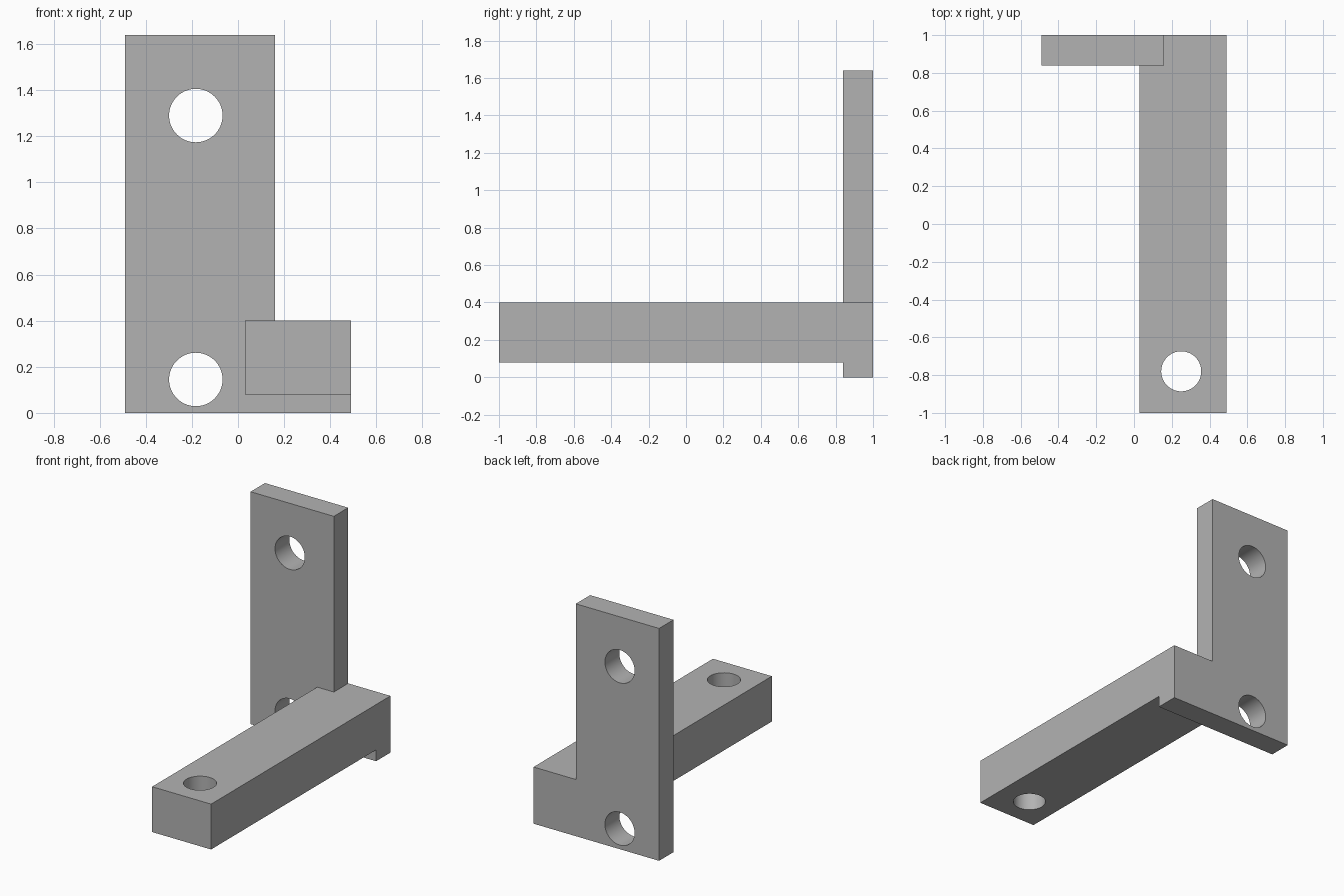
import bpy
import bmesh
from mathutils import Matrix, Vector

cube = bpy.data.objects.get("Cube")
if cube:
    bpy.data.objects.remove(cube, do_unlink=True)

grey = bpy.data.materials.new("plain grey")
grey.use_nodes = True
colour = (0.45, 0.45, 0.45, 1)
grey.diffuse_color = colour
grey.node_tree.nodes["Principled BSDF"].inputs["Base Color"].default_value = colour


def make_object(name, bm):
    bmesh.ops.recalc_face_normals(bm, faces=bm.faces)
    mesh = bpy.data.meshes.new(name)
    bm.to_mesh(mesh)
    bm.free()
    mesh.materials.append(grey)
    obj = bpy.data.objects.new(name, mesh)
    bpy.context.collection.objects.link(obj)
    return obj


def extrude_profile(name, points, y_front, y_back):
    """Extrude an (x, z) outline along y."""
    bm = bmesh.new()
    face = bm.faces.new([bm.verts.new((x, y_front, z)) for x, z in points])
    result = bmesh.ops.extrude_face_region(bm, geom=[face], use_keep_orig=True)
    verts = [v for v in result["geom"] if isinstance(v, bmesh.types.BMVert)]
    bmesh.ops.translate(bm, verts=verts, vec=(0, y_back - y_front, 0))
    return make_object(name, bm)


def cylinder(name, centre, radius, axis):
    """Hole cutter, long enough to pass through one part."""
    bm = bmesh.new()
    turn = Vector((0, 0, 1)).rotation_difference(Vector(axis)).to_matrix().to_4x4()
    bmesh.ops.create_cone(bm, cap_ends=True, segments=64, radius1=radius, radius2=radius,
                          depth=0.6, matrix=Matrix.Translation(centre) @ turn)
    obj = make_object(name, bm)
    obj.hide_render = True
    return obj


def combine(target, tool, operation):
    mod = target.modifiers.new(tool.name, "BOOLEAN")
    mod.object = tool
    mod.operation = operation
    mod.solver = "EXACT"
    bpy.ops.object.select_all(action="DESELECT")
    bpy.context.view_layer.objects.active = target
    target.select_set(True)
    bpy.ops.object.modifier_apply(modifier=mod.name)
    bpy.data.objects.remove(tool, do_unlink=True)


# Upright mounting plate with a side foot
left, right, step, foot_top, top = 0.49, -0.49, 0.16, 0.4, 1.64
outline = [(right, 0), (left, 0), (left, foot_top), (step, foot_top), (step, top), (right, top)]
bracket = extrude_profile("bracket", outline, 0.84, 1)

# Arm reaching forward from the foot
arm_outline = [(0.03, 0.08), (left, 0.08), (left, foot_top), (0.03, foot_top)]
arm = extrude_profile("arm", arm_outline, -1, 0.92)
combine(bracket, arm, "UNION")

# Two bolt holes through the plate, one through the arm tip
for z in (0.145, 1.29):
    combine(bracket, cylinder("plate_hole", (-0.183, 0.92, z), 0.116, (0, 1, 0)), "DIFFERENCE")
combine(bracket, cylinder("arm_hole", (0.25, -0.78, 0.24), 0.106, (0, 0, 1)), "DIFFERENCE")

# Round hole walls, crisp edges
bpy.ops.object.shade_smooth_by_angle(angle=0.5)
